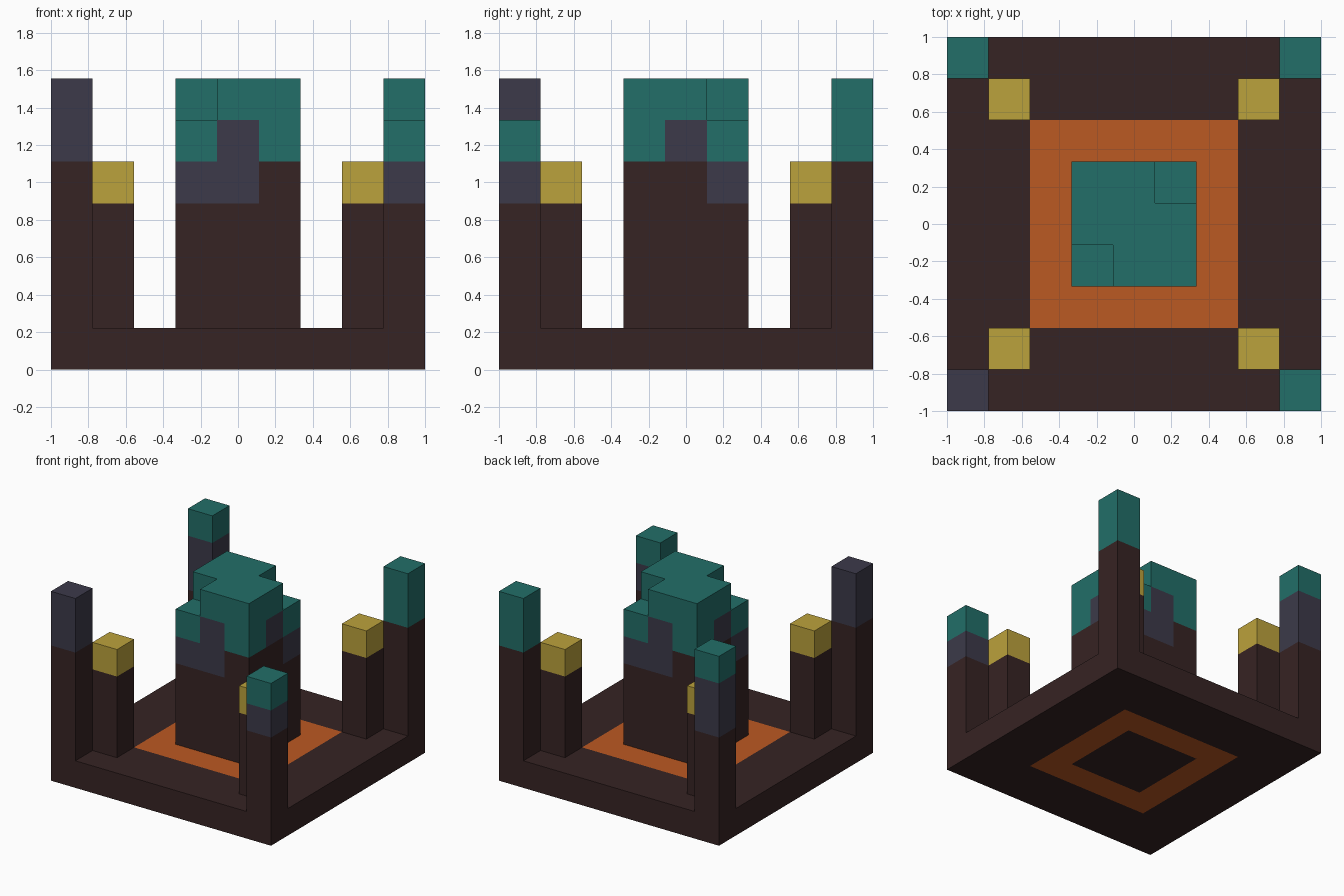
import bpy, bmesh
from math import radians
from mathutils import Vector

cube = bpy.data.objects.get("Cube")
if cube:
    bpy.data.objects.remove(cube, do_unlink=True)

U = 2 / 9  # one block


def material(name, rgb):
    m = bpy.data.materials.new(name)
    m.use_nodes = True
    m.diffuse_color = (*rgb, 1)
    m.node_tree.nodes["Principled BSDF"].inputs["Base Color"].default_value = (*rgb, 1)
    return m


MATS = {
    "b": material("dark brown stone", (0.037, 0.017, 0.017)),
    "g": material("slate grey", (0.045, 0.042, 0.068)),
    "t": material("teal", (0.016, 0.158, 0.140)),
    "y": material("mustard yellow", (0.500, 0.360, 0.045)),
    "o": material("molten orange", (0.500, 0.100, 0.016)),
}
SIDES = [Vector(d) for d in ((1, 0, 0), (-1, 0, 0), (0, 1, 0), (0, -1, 0), (0, 0, 1), (0, 0, -1))]


def blocks(name, columns, start=0, merge=True):
    """Outer shell of stacked blocks; each column is a string of colour keys from the bottom up."""
    solid = {(x, y, start + k): c for (x, y), stack in columns.items() for k, c in enumerate(stack)}
    keys = sorted(set(solid.values()))
    bm = bmesh.new()
    for pos, colour in solid.items():
        centre = Vector(pos) + Vector((0, 0, 0.5))
        for n in SIDES:
            if tuple(int(a + b) for a, b in zip(pos, n)) in solid:
                continue
            u = Vector((n.y, n.z, n.x))
            v = n.cross(u)
            ring = [centre + (n + u * a + v * b) / 2 for a, b in ((-1, -1), (1, -1), (1, 1), (-1, 1))]
            face = bm.faces.new([bm.verts.new(p * U) for p in ring])
            face.material_index = keys.index(colour)
    bmesh.ops.remove_doubles(bm, verts=bm.verts, dist=0.001)
    if merge:
        bmesh.ops.dissolve_limit(bm, angle_limit=radians(1), verts=bm.verts,
                                 edges=bm.edges, delimit={"MATERIAL"})
    mesh = bpy.data.meshes.new(name)
    bm.to_mesh(mesh)
    bm.free()
    for k in keys:
        mesh.materials.append(MATS[k])
    bpy.context.collection.objects.link(bpy.data.objects.new(name, mesh))


def ring(inner, outer, colour):
    span = range(-outer, outer + 1)
    return {(x, y): colour for x in span for y in span if max(abs(x), abs(y)) > inner}


# Floor slab and the molten moat set into it
blocks("floor", ring(2, 4, "b"), merge=False)
blocks("lava_moat", ring(1, 2, "o"), merge=False)

# Central tower, the same when turned half way round
tower = {(0, 0): "bbbbbtt"}
for s in (1, -1):
    tower[-s, -s] = "bbbbgt"
    tower[0, -s] = "bbbbggt"
    tower[s, -s] = "bbbbbtt"
    tower[s, 0] = "bbbbbgt"
blocks("central_tower", tower)

# Corner pillars, each with its own cap
CORNERS = {
    "front_right": (-1, -1, "bbbbgg"),
    "front_left": (1, -1, "bbbgt"),
    "back_left": (1, 1, "bbbbtt"),
    "back_right": (-1, 1, "bbbggt"),
}
for place, (sx, sy, stack) in CORNERS.items():
    blocks(place + "_pillar", {(4 * sx, 4 * sy): stack}, start=1)
    # Shorter inner post with a yellow cap
    blocks(place + "_lamp_post", {(3 * sx, 3 * sy): "bbby"}, start=1)
